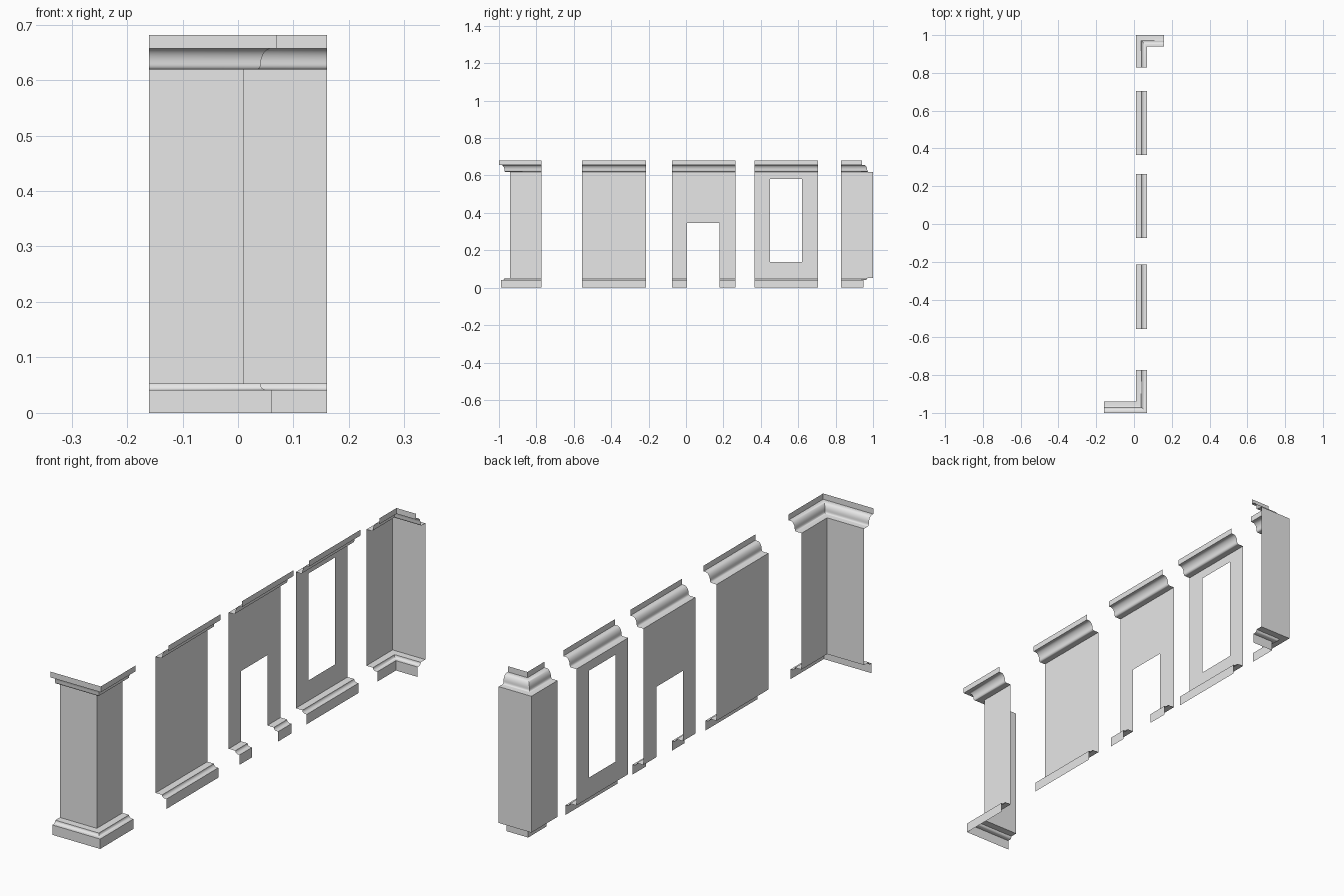
import bpy
import bmesh
from math import sin, cos, pi, radians
from mathutils import Vector

if "Cube" in bpy.data.objects:
    bpy.data.objects.remove(bpy.data.objects["Cube"], do_unlink=True)

plaster = bpy.data.materials.new("light grey plaster")
plaster.use_nodes = True
plaster.diffuse_color = (0.8, 0.8, 0.8, 1)
plaster.node_tree.nodes["Principled BSDF"].inputs["Base Color"].default_value = (0.8, 0.8, 0.8, 1)

WALL_X = 0.01
OUT, FRONT = Vector((1, 0)), Vector((0, -1))
MITRE = OUT + FRONT


def arc(centre, rx, rz, start, end, steps=6):
    """Points of a quarter ellipse, as (projection, height)."""
    angles = [radians(start + (end - start) * i / steps) for i in range(steps + 1)]
    return [(centre[0] + rx * cos(a), centre[1] + rz * sin(a)) for a in angles]


# Moulding section, from the floor to the top lip
BASE = [(0.05, 0.0), (0.05, 0.041)] + arc((0.042, 0.053), 0.012, 0.012, 270, 180)
CROWN = (arc((0.024, 0.629), 0.007, 0.010, 270, 360, 5)
         + arc((0.051, 0.629), 0.020, 0.028, 180, 90, 8)
         + [(0.06, 0.657), (0.06, 0.681)])


def section(cuts=()):
    wall = [(0, z) for z in (0.053, *cuts, 0.619)]
    points = BASE + wall + CROWN
    return [p for i, p in enumerate(points)
            if i == 0 or (Vector(p) - Vector(points[i - 1])).length > 1e-5]


def sweep(name, stations, profile, opening=None):
    """Sweep the section along (point, projection direction) stations."""
    bm = bmesh.new()
    rows = []
    for point, direction in stations:
        spots = [(Vector(point) + direction * d, z) for d, z in profile]
        rows.append([bm.verts.new((p.x, p.y, z)) for p, z in spots])
    for a, b in zip(rows, rows[1:]):
        for j in range(len(profile) - 1):
            quad = (a[j], b[j], b[j + 1], a[j + 1])
            if opening:
                y = sum(v.co.y for v in quad) / 4
                z = sum(v.co.z for v in quad) / 4
                y0, y1, z0, z1 = opening
                if y0 < y < y1 and z0 < z < z1:
                    continue
            bm.faces.new(quad)
    loose = [v for v in bm.verts if not v.link_faces]
    bmesh.ops.delete(bm, geom=loose, context='VERTS')
    mesh = bpy.data.meshes.new(name)
    bm.to_mesh(mesh)
    bm.free()
    mesh.materials.append(plaster)
    obj = bpy.data.objects.new(name, mesh)
    bpy.context.collection.objects.link(obj)
    bpy.ops.object.select_all(action='DESELECT')
    obj.select_set(True)
    bpy.context.view_layer.objects.active = obj
    bpy.ops.object.shade_smooth_by_angle(angle=radians(35))


def panel(name, y0, y1, opening=None):
    ys, cuts = [y0, y1], []
    if opening:
        ys = [y0, opening[0], opening[1], y1]
        cuts = [z for z in opening[2:] if z > 0]
    sweep(name, [((WALL_X, y), OUT) for y in ys], section(cuts), opening)


# Straight wall pieces
panel("plain_wall", -0.555, -0.215)
panel("door_wall", -0.075, 0.265, (0.006, 0.178, 0, 0.345))
panel("window_wall", 0.365, 0.705, (0.449, 0.621, 0.137, 0.581))

# Corner pieces with mitred mouldings
sweep("outer_corner_wall", [((-0.16, -0.94), FRONT), ((WALL_X, -0.94), MITRE),
                            ((WALL_X, -0.772), OUT)], section())
sweep("inner_corner_wall", [((WALL_X, 0.828), OUT), ((WALL_X, 1), MITRE),
                            ((0.16, 1), FRONT)], section())
